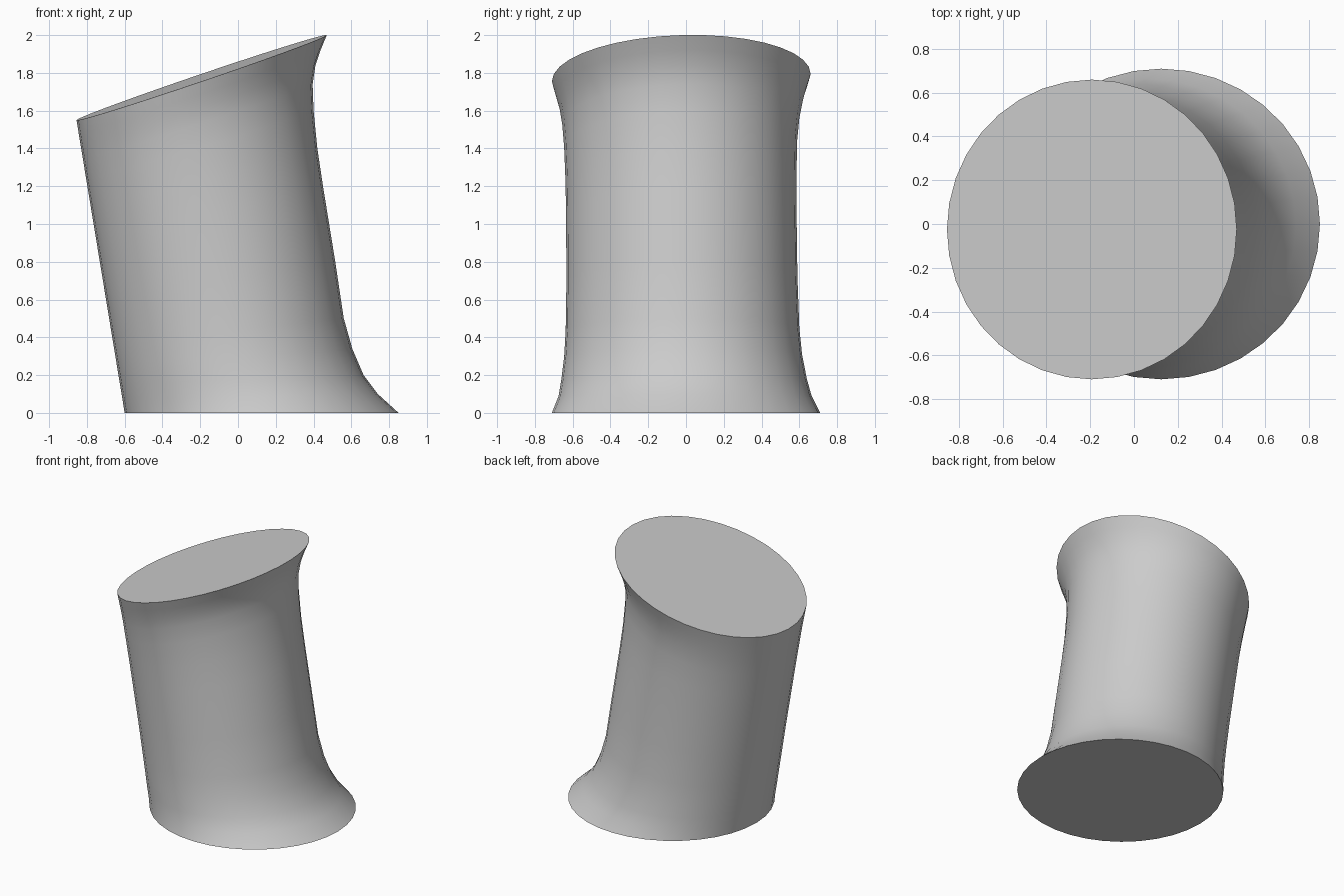
import bpy, bmesh, math

cube = bpy.data.objects.get("Cube")
if cube:
    bpy.data.objects.remove(cube)

SEGMENTS = 36

# Cross-sections: height share, right edge, back edge, front edge
RINGS = [
    (0.0, 0.85, 0.71, -0.71),
    (0.05, 0.74, 0.665, -0.675),
    (0.1, 0.665, 0.64, -0.66),
    (0.17, 0.605, 0.615, -0.645),
    (0.25, 0.56, 0.6, -0.637),
    (0.4, 0.515, 0.59, -0.633),
    (0.6, 0.45, 0.585, -0.635),
    (0.7, 0.42, 0.585, -0.638),
    (0.8, 0.4, 0.588, -0.645),
    (0.87, 0.395, 0.6, -0.655),
    (0.92, 0.41, 0.618, -0.67),
    (0.96, 0.437, 0.637, -0.69),
    (1.0, 0.47, 0.66, -0.71),
]


def make_material(name, value):
    mat = bpy.data.materials.new(name)
    mat.use_nodes = True
    colour = (value, value, value, 1)
    mat.diffuse_color = colour
    mat.node_tree.nodes["Principled BSDF"].inputs["Base Color"].default_value = colour
    return mat


def add_ring(bm, t, right, back, front):
    """Ellipse touching the straight left side, tilting more as it rises."""
    left = -0.6 - 0.255 * t
    cx, rx = (left + right) / 2, (right - left) / 2
    cy, ry = (back + front) / 2, (back - front) / 2
    ring = []
    for i in range(SEGMENTS):
        a = math.tau * i / SEGMENTS
        u, v = math.cos(a), math.sin(a)
        z = t * (1.775 + 0.225 * u + 0.02 * v)
        ring.append(bm.verts.new((cx + rx * u, cy + ry * v, z)))
    return ring


# Leaning column with one flared side, lofted between two flat ends
bm = bmesh.new()
rings = [add_ring(bm, *r) for r in RINGS]
for low, high in zip(rings, rings[1:]):
    for i in range(SEGMENTS):
        j = (i + 1) % SEGMENTS
        bm.faces.new((low[i], low[j], high[j], high[i]))
bm.faces.new(rings[0][::-1])
bm.faces.new(rings[-1])

mesh = bpy.data.meshes.new("leaning_column")
bm.to_mesh(mesh)
bm.free()
column = bpy.data.objects.new("leaning_column", mesh)
bpy.context.collection.objects.link(column)
mesh.materials.append(make_material("light grey", 0.6))

bpy.ops.object.select_all(action='DESELECT')
column.select_set(True)
bpy.context.view_layer.objects.active = column
bpy.ops.object.shade_smooth_by_angle(angle=math.radians(40))
